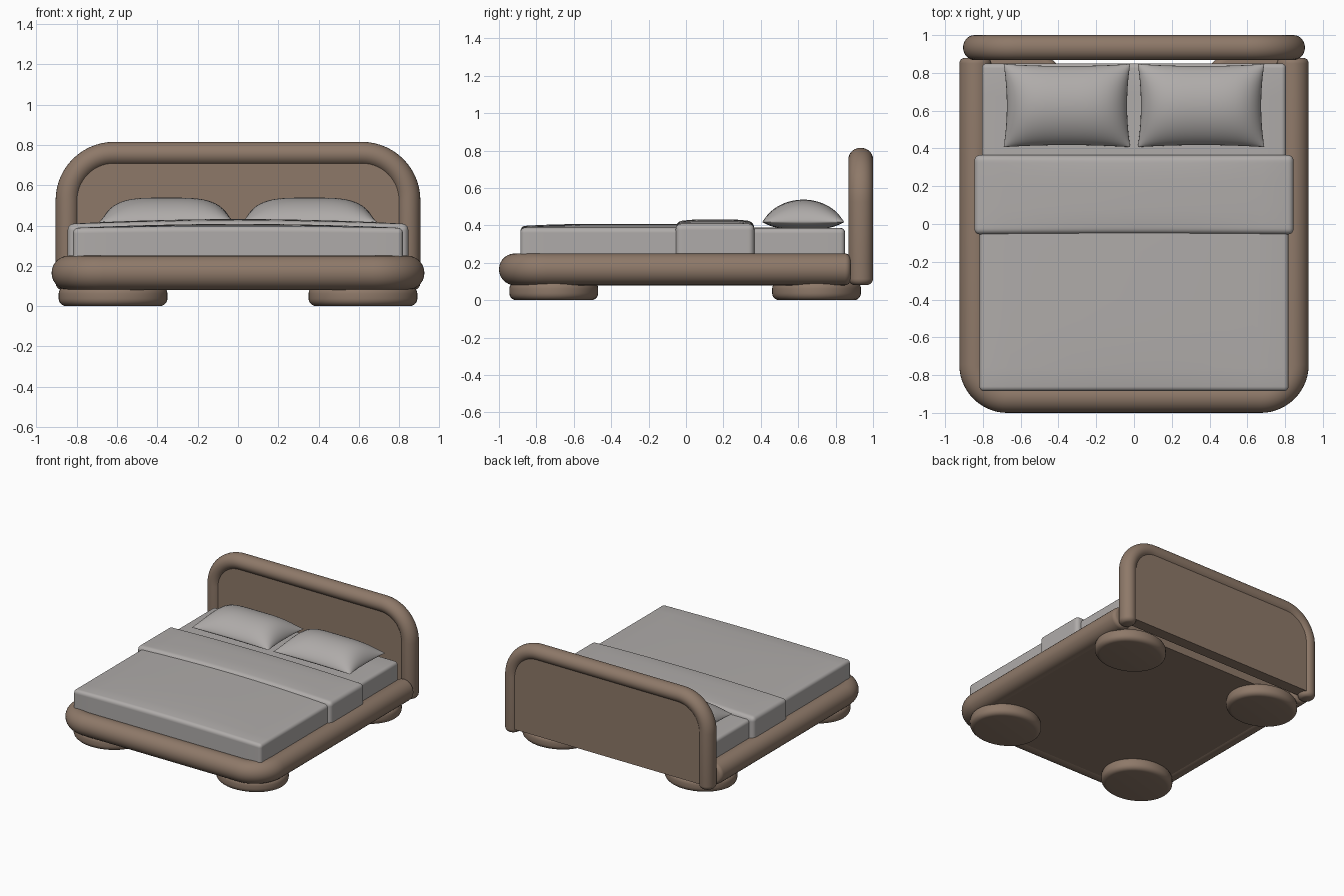
import bpy, bmesh, math
from mathutils import Vector, Matrix

cube = bpy.data.objects.get("Cube")
if cube:
    bpy.data.objects.remove(cube, do_unlink=True)


def material(name, rgb):
    m = bpy.data.materials.new(name)
    m.use_nodes = True
    m.diffuse_color = (*rgb, 1)
    m.node_tree.nodes["Principled BSDF"].inputs["Base Color"].default_value = (*rgb, 1)
    return m


BROWN = material("brown upholstery", (0.27, 0.19, 0.14))
LINEN = material("grey linen", (0.43, 0.41, 0.40))


def finish(name, bm, mat, angle=50):
    bmesh.ops.recalc_face_normals(bm, faces=bm.faces)
    mesh = bpy.data.meshes.new(name)
    bm.to_mesh(mesh)
    bm.free()
    mesh.materials.append(mat)
    ob = bpy.data.objects.new(name, mesh)
    bpy.context.collection.objects.link(ob)
    bpy.ops.object.select_all(action='DESELECT')
    ob.select_set(True)
    bpy.context.view_layer.objects.active = ob
    bpy.ops.object.shade_smooth_by_angle(angle=math.radians(angle))
    return ob


def arch_path(half, start, end, radius, steps=14):
    """Flat U path: up one side, round two corners, down the other side."""
    s = 1 if end > start else -1
    right = [(half, start)]
    for i in range(steps + 1):
        a = math.pi / 2 * i / steps
        right.append((half - radius + radius * math.cos(a),
                      end + s * radius * (math.sin(a) - 1)))
    return right + [(-u, v) for u, v in reversed(right)]


def bolster(name, path, to_world, r_in, r_out, cap, sides=28):
    """Padded tube with rounded ends, swept along a flat path."""
    pts = [Vector(p) for p in path]
    rings = [(p, 1.0) for p in pts]
    d0, d1 = (pts[0] - pts[1]).normalized(), (pts[-1] - pts[-2]).normalized()
    for k in range(1, 6):
        a = math.pi / 2 * k / 6
        grow, shrink = cap * math.sin(a), 1 - cap / r_in * (1 - math.cos(a))
        rings.insert(0, (pts[0] + d0 * grow, shrink))
        rings.append((pts[-1] + d1 * grow, shrink))
    bm = bmesh.new()
    loops = []
    for i, (p, s) in enumerate(rings):
        a, b = rings[max(i - 1, 0)][0], rings[min(i + 1, len(rings) - 1)][0]
        t = (b - a).normalized()
        n = Vector((t.y, -t.x))
        loop = []
        for k in range(sides):
            q = 2 * math.pi * k / sides
            uv = p + n * r_in * s * math.cos(q)
            loop.append(bm.verts.new(to_world(uv.x, uv.y, r_out * s * math.sin(q))))
        loops.append(loop)
    for a, b in zip(loops, loops[1:]):
        for k in range(sides):
            j = (k + 1) % sides
            bm.faces.new((a[k], a[j], b[j], b[k]))
    bm.faces.new(loops[0])
    bm.faces.new(loops[-1])
    return finish(name, bm, BROWN)


def slab(name, path, to_world, low, high):
    """Flat plate filling a path outline."""
    bm = bmesh.new()
    face = bm.faces.new([bm.verts.new(to_world(u, v, low)) for u, v in path])
    top = bmesh.ops.extrude_face_region(bm, geom=[face])["geom"]
    move = to_world(0, 0, high) - to_world(0, 0, low)
    bmesh.ops.translate(bm, vec=move, verts=[g for g in top if isinstance(g, bmesh.types.BMVert)])
    return finish(name, bm, BROWN, 30)


def soft_box(name, half, y0, y1, z0, z1, round_, crown):
    """Rounded block whose top swells gently in the middle."""
    bm = bmesh.new()
    bmesh.ops.create_cube(bm, size=1)
    bmesh.ops.subdivide_edges(bm, edges=bm.edges[:], cuts=9, use_grid_fill=True)
    yc, hy = (y0 + y1) / 2, (y1 - y0) / 2
    bmesh.ops.scale(bm, vec=(2 * half, 2 * hy, z1 - z0), verts=bm.verts)
    bmesh.ops.translate(bm, vec=(0, yc, (z0 + z1) / 2), verts=bm.verts)
    # keep the inner loops clear of the rounded border
    for v in bm.verts:
        if abs(v.co.z - z1) > 1e-5 and abs(v.co.z - z0) > 1e-5:
            v.co.z = min(max(v.co.z, z0 + round_ * 1.1), z1 - round_ * 1.1)
    bmesh.ops.remove_doubles(bm, verts=bm.verts, dist=1e-5)
    sharp = [e for e in bm.edges if len(e.link_faces) == 2 and e.calc_face_angle() > 1]
    bmesh.ops.bevel(bm, geom=sharp, offset=round_, segments=5, profile=0.5, affect='EDGES')
    for v in bm.verts:
        u, w = v.co.x / half, (v.co.y - yc) / hy
        lift = max(0, (v.co.z - z0) / (z1 - z0))
        v.co.z += crown * lift * max(0, 1 - u ** 2) * (1 - 0.6 * w ** 4)
    return finish(name, bm, LINEN, 60)


def pillow(name, x, y, base):
    """Plump cushion with pulled-out corners and pinched edges."""
    n, hx, hy = 26, 0.335, 0.22
    bm = bmesh.new()
    for height in (0.12, -0.045):
        bmesh.ops.create_grid(bm, x_segments=n, y_segments=n, size=1)
        for v in bm.verts:
            if v.tag:
                continue
            v.tag = True
            u, w = (math.sin(c * math.pi / 2) for c in v.co.xy)
            puff = max(0, (1 - u ** 4) * (1 - w * w)) ** 0.65
            v.co = (x + hx * u * (1 - 0.05 * (1 - w * w)),
                    y + hy * w * (1 - 0.05 * (1 - u * u)),
                    base + height * puff)
    bmesh.ops.remove_doubles(bm, verts=bm.verts, dist=1e-4)
    return finish(name, bm, LINEN, 75)


def flat(u, v, d):
    return Vector((u, v, 0.165 + d))


def upright(u, v, d):
    return Vector((u, 0.934 + d, v))


# Base frame
rail = arch_path(0.84, 0.85, -0.915, 0.17)
bolster("base_rail", rail, flat, 0.085, 0.085, 0.03)
slab("base_platform", rail, flat, -0.078, 0.05)

# Headboard
arch = arch_path(0.845, 0.115, 0.755, 0.23)
bolster("headboard_rim", arch, upright, 0.06, 0.066, 0.035)
slab("headboard_panel", arch, upright, -0.042, 0.048)

# Feet
for side, sx in (("left", 1), ("right", -1)):
    for end, y in (("front", -0.707), ("back", 0.698)):
        bm = bmesh.new()
        bmesh.ops.create_cone(bm, cap_ends=True, segments=48, radius1=0.27, radius2=0.27, depth=0.1)
        bmesh.ops.scale(bm, vec=(1, 0.88, 1), verts=bm.verts)
        rims = [e for e in bm.edges if e.calc_face_angle() > 1]
        bmesh.ops.bevel(bm, geom=rims, offset=0.038, segments=5, profile=0.5, affect='EDGES')
        bmesh.ops.translate(bm, vec=(sx * 0.62, y, 0.05), verts=bm.verts)
        finish(f"{end}_{side}_foot", bm, BROWN)

# Bedding
soft_box("mattress", 0.805, -0.875, 0.85, 0.2, 0.385, 0.025, 0.003)
soft_box("blanket", 0.818, -0.885, 0.35, 0.2, 0.388, 0.025, 0.02)
soft_box("blanket_fold", 0.845, -0.055, 0.365, 0.21, 0.408, 0.03, 0.024)
pillow("left_pillow", 0.355, 0.627, 0.418)
pillow("right_pillow", -0.355, 0.627, 0.418)
